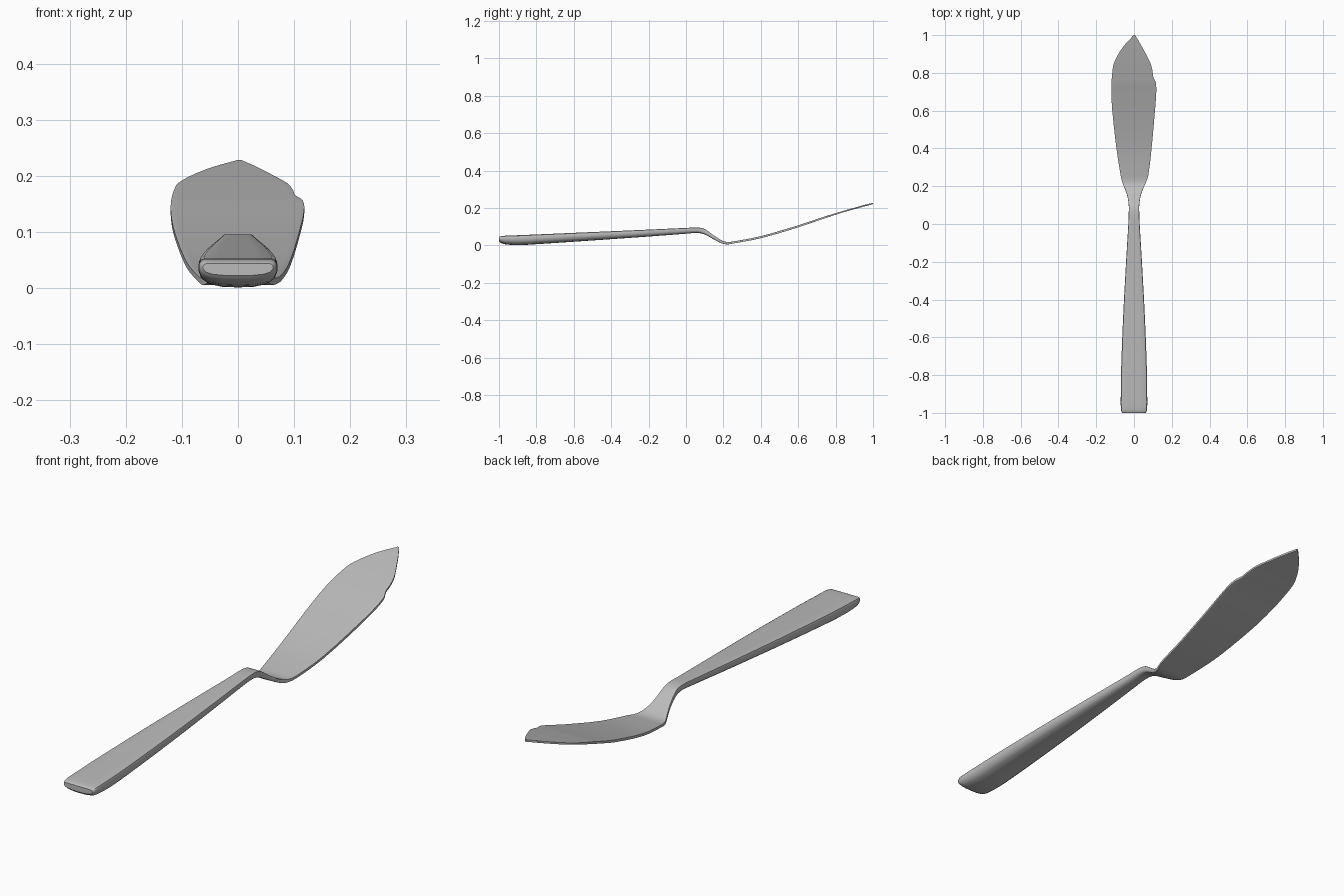
import bpy, bmesh

if "Cube" in bpy.data.objects:
    bpy.data.objects.remove(bpy.data.objects["Cube"])

steel = bpy.data.materials.new("brushed steel")
steel.diffuse_color = (0.5, 0.5, 0.5, 1)
steel.use_nodes = True
steel.node_tree.nodes["Principled BSDF"].inputs["Base Color"].default_value = steel.diffuse_color

# Half cross-sections (x fraction, height fraction), from top centre to bottom centre
HANDLE = [(0, 1), (.5, 1), (.86, 1), (.96, .94), (1, .8), (1, .55), (.93, .3), (.75, .12), (.4, .02), (0, 0)]
BLADE = [(0, 1), (.5, 1), (.9, 1), (.98, 1), (1, .95), (1, .05), (.98, 0), (.9, 0), (.5, 0), (0, 0)]

# Stations: y, left width, right width, bottom z, top z, blade blend
STATIONS = [
    (-1.0, .062, .062, .022, .044, 0), (-.992, .067, .067, .014, .048, 0),
    (-.97, .070, .070, .006, .051, 0), (-.9, .070, .070, .001, .054, 0),
    (-.8, .069, .069, .006, .058, 0), (-.5, .058, .058, .026, .071, 0),
    (-.2, .042, .042, .047, .084, 0), (0, .030, .030, .062, .093, 0),
    (.06, .028, .028, .066, .095, .1), (.1, .028, .028, .058, .087, .3),
    (.15, .036, .036, .031, .052, .6), (.19, .050, .050, .011, .027, .9),
    (.22, .062, .063, .005, .018, 1), (.26, .071, .076, .011, .022, 1),
    (.4, .093, .093, .038, .049, 1), (.6, .115, .111, .096, .107, 1),
    (.7, .120, .118, .130, .140, 1), (.75, .119, .115, .147, .157, 1),
    (.78, .117, .102, .157, .166, 1), (.81, .114, .098, .166, .175, 1),
    (.85, .107, .088, .179, .187, 1), (.9, .083, .063, .193, .201, 1),
    (.95, .048, .036, .207, .215, 1), (1.0, .001, .006, .220, .228, 1),
]
STEPS = 3


def slope(i, k):
    a, b = STATIONS[max(i - 1, 0)], STATIONS[min(i + 1, len(STATIONS) - 1)]
    return (b[k] - a[k]) / (b[0] - a[0])


def smooth_stations():
    """Hermite interpolation of every station value along y."""
    for i in range(len(STATIONS) - 1):
        a, b = STATIONS[i], STATIONS[i + 1]
        d = b[0] - a[0]
        for s in range(STEPS):
            t = s / STEPS
            h1 = t * t * (3 - 2 * t)
            h2, h3 = t * (1 - t) ** 2, t * t * (t - 1)
            row = [a[0] + d * t]
            for k in range(1, 6):
                row.append(a[k] * (1 - h1) + b[k] * h1 + d * (h2 * slope(i, k) + h3 * slope(i + 1, k)))
            row[5] = min(max(row[5], 0), 1)
            yield row
    yield list(STATIONS[-1])


def ring(bm, y, left, right, bottom, top, blend):
    half = [(h[0] + (b[0] - h[0]) * blend, h[1] + (b[1] - h[1]) * blend) for h, b in zip(HANDLE, BLADE)]
    pts = [(right * u, v) for u, v in half] + [(-left * u, v) for u, v in half[-2:0:-1]]
    return [bm.verts.new((x, y, bottom + (top - bottom) * v)) for x, v in pts]


# Handle, neck and blade as one lofted piece
bm = bmesh.new()
rings = [ring(bm, *row) for row in smooth_stations()]
n = len(rings[0])
for a, b in zip(rings, rings[1:]):
    for j in range(n):
        k = (j + 1) % n
        bm.faces.new((a[j], a[k], b[k], b[j]))
bm.faces.new(rings[0])
bm.faces.new(rings[-1])
bmesh.ops.recalc_face_normals(bm, faces=bm.faces)
mesh = bpy.data.meshes.new("butter_knife")
bm.to_mesh(mesh)
bm.free()
mesh.materials.append(steel)
knife = bpy.data.objects.new("butter_knife", mesh)
bpy.context.collection.objects.link(knife)
bpy.context.view_layer.objects.active = knife
knife.select_set(True)
bpy.ops.object.shade_smooth_by_angle(angle=0.7)
